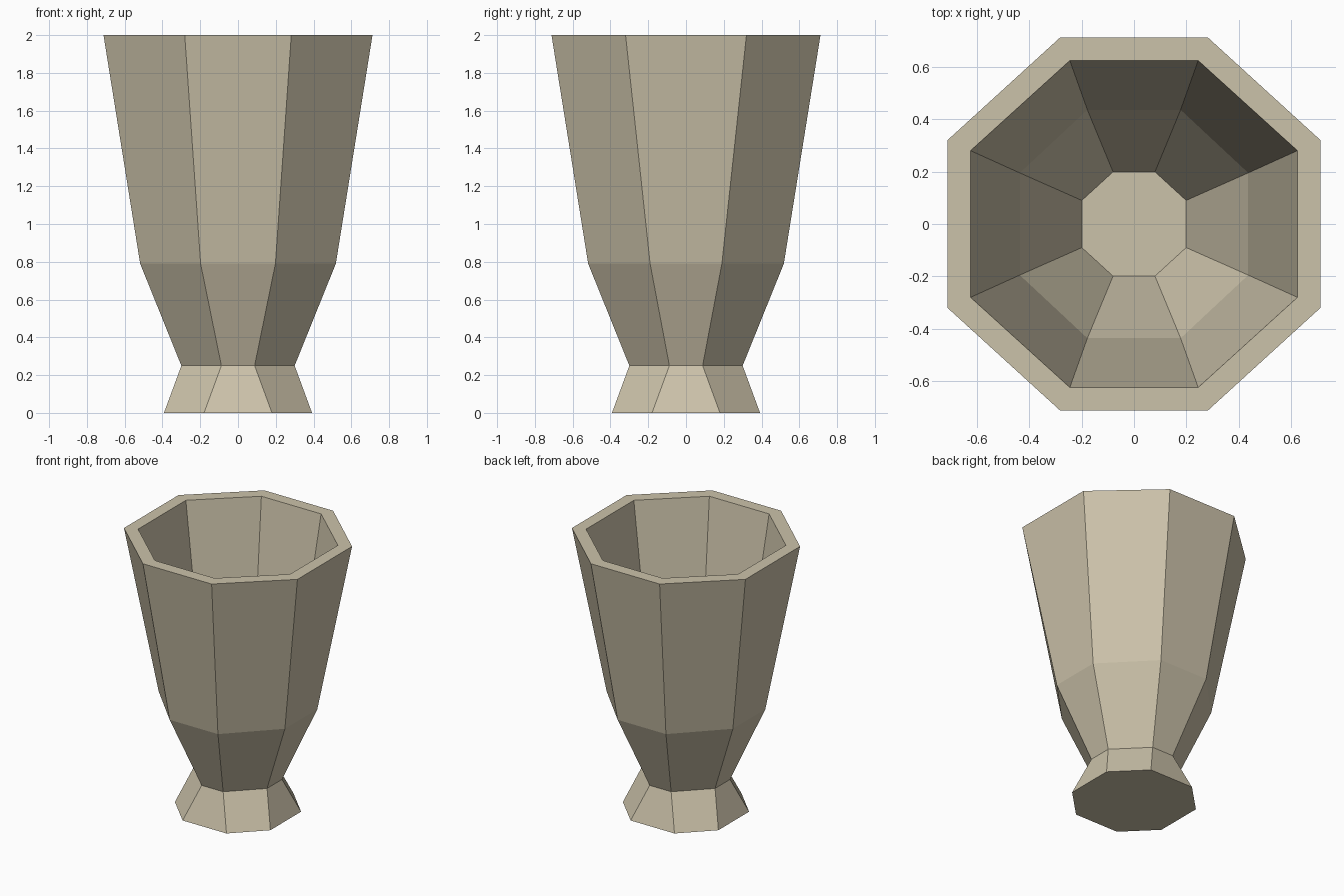
import bpy, bmesh

if "Cube" in bpy.data.objects:
    bpy.data.objects.remove(bpy.data.objects["Cube"])

stone = bpy.data.materials.new("pale beige stone")
stone.diffuse_color = (0.60, 0.54, 0.40, 1)
stone.use_nodes = True
stone.node_tree.nodes["Principled BSDF"].inputs["Base Color"].default_value = stone.diffuse_color

# Profile from foot, up the outside, over the rim, down to the inner floor:
# (height, half width, front corner x, side corner y)
PROFILE = [
    (0.00, 0.392, 0.180, 0.180),   # foot
    (0.25, 0.300, 0.088, 0.088),   # waist
    (0.79, 0.518, 0.198, 0.190),   # shoulder
    (2.00, 0.712, 0.282, 0.320),   # outer rim
    (2.00, 0.624, 0.245, 0.280),   # inner rim
    (0.82, 0.436, 0.178, 0.195),   # inner shoulder
    (0.25, 0.199, 0.080, 0.090),   # inner floor
]


def octagon(bm, z, a, c, d):
    """Counter-clockwise ring of eight corners."""
    pts = [(a, -d), (a, d), (c, a), (-c, a), (-a, d), (-a, -d), (-c, -a), (c, -a)]
    return [bm.verts.new((x, y, z)) for x, y in pts]


# Goblet body: skin the rings, then close the foot and the inner floor
bm = bmesh.new()
rings = [octagon(bm, *row) for row in PROFILE]
for low, high in zip(rings, rings[1:]):
    for i in range(8):
        j = (i + 1) % 8
        bm.faces.new((low[i], low[j], high[j], high[i]))
bm.faces.new(rings[0][::-1])
bm.faces.new(rings[-1])
bmesh.ops.recalc_face_normals(bm, faces=bm.faces)

mesh = bpy.data.meshes.new("goblet")
bm.to_mesh(mesh)
bm.free()
mesh.materials.append(stone)
bpy.context.collection.objects.link(bpy.data.objects.new("goblet", mesh))
